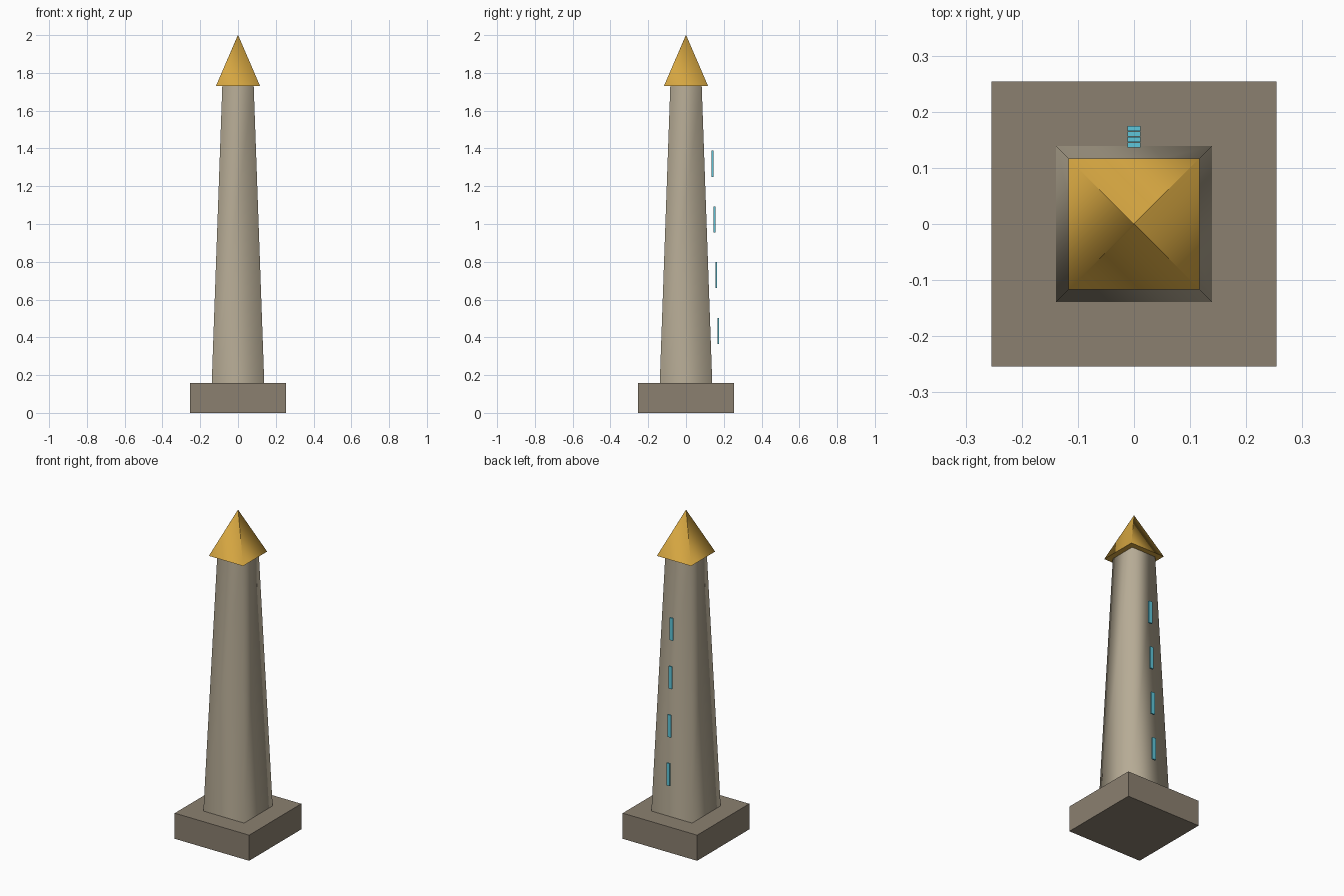
import bpy
import bmesh

cube = bpy.data.objects.get("Cube")
if cube:
    bpy.data.objects.remove(cube, do_unlink=True)


def material(name, *rgb):
    """Flat material from 0-255 display values."""
    linear = [((c / 255 + 0.055) / 1.055) ** 2.4 for c in rgb] + [1.0]
    mat = bpy.data.materials.new(name)
    mat.use_nodes = True
    mat.diffuse_color = linear
    bsdf = mat.node_tree.nodes["Principled BSDF"]
    bsdf.inputs["Base Color"].default_value = linear
    bsdf.inputs["Roughness"].default_value = 0.8
    return mat


def tapered_block(name, mat, bottom, top, z0, z1, y=0.0, smooth=False):
    """Block between two rectangles given as half sizes in x and y."""
    bm = bmesh.new()
    rings = []
    for (hx, hy), z in ((bottom, z0), (top, z1)):
        rings.append([bm.verts.new((sx * hx, y + sy * hy, z))
                      for sx, sy in ((-1, -1), (1, -1), (1, 1), (-1, 1))])
    low, high = rings
    bm.faces.new(low[::-1])
    bm.faces.new(high)
    for i in range(4):
        j = (i + 1) % 4
        side = bm.faces.new((low[i], low[j], high[j], high[i]))
        side.smooth = smooth
    mesh = bpy.data.meshes.new(name)
    bm.to_mesh(mesh)
    bm.free()
    mesh.materials.append(mat)
    obj = bpy.data.objects.new(name, mesh)
    bpy.context.collection.objects.link(obj)
    return obj


def square(half):
    return (half, half)


dark_stone = material("dark stone", 139, 128, 112)
pale_stone = material("pale stone", 182, 171, 149)
gold = material("gold", 216, 168, 66)
glass = material("blue glass", 95, 198, 218)

# Plinth, tapering shaft and pointed cap
tapered_block("plinth", dark_stone, square(0.254), square(0.254), 0, 0.158)
tapered_block("shaft", pale_stone, square(0.139), square(0.083), 0.158, 1.735,
              smooth=True)
tapered_block("cap", gold, square(0.117), square(0.0008), 1.73, 2.0,
              smooth=True)

# Narrow window plates up the back, stepping inward with the taper
for i in range(4):
    z = 0.365 + 0.295 * i
    size = (0.0115, 0.0045)
    tapered_block(f"window_{i + 1}", glass, size, size, z, z + 0.138,
                  y=0.1705 - 0.01 * i)
